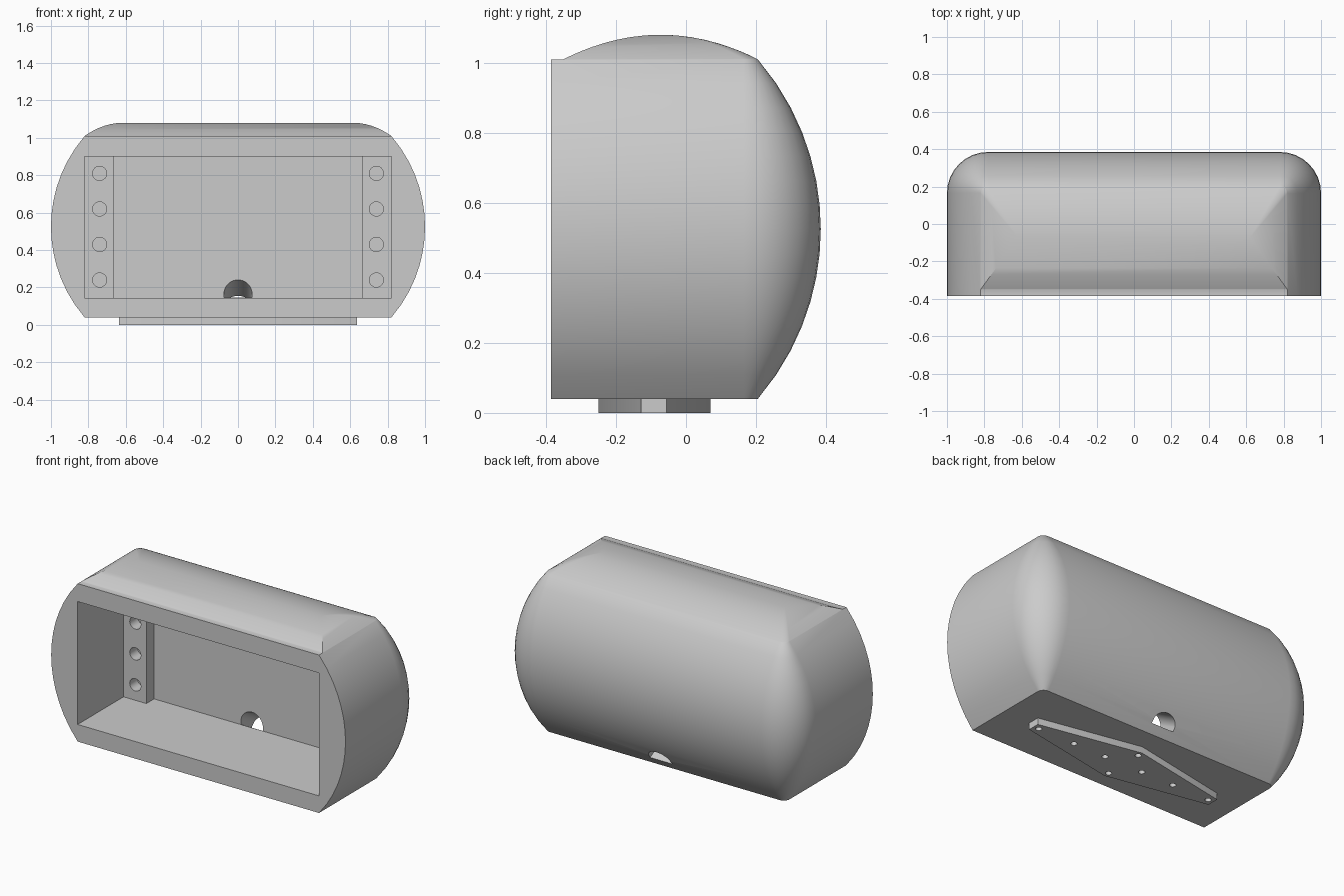
import bpy, bmesh, math
from mathutils import Vector

if "Cube" in bpy.data.objects:
    bpy.data.objects.remove(bpy.data.objects["Cube"], do_unlink=True)

grey = bpy.data.materials.new("light_grey")
grey.use_nodes = True
colour = (0.6, 0.6, 0.6, 1)
grey.diffuse_color = colour
grey.node_tree.nodes["Principled BSDF"].inputs["Base Color"].default_value = colour


def loft(name, rings):
    """Closed solid through rings that share a point count."""
    bm = bmesh.new()
    loops = [[bm.verts.new(p) for p in ring] for ring in rings]
    n = len(loops[0])
    for a, b in zip(loops, loops[1:]):
        for i in range(n):
            j = (i + 1) % n
            bm.faces.new((a[i], a[j], b[j], b[i]))
    bm.faces.new(loops[0][::-1])
    bm.faces.new(loops[-1])
    bmesh.ops.remove_doubles(bm, verts=bm.verts, dist=1e-5)
    bmesh.ops.recalc_face_normals(bm, faces=bm.faces)
    mesh = bpy.data.meshes.new(name)
    bm.to_mesh(mesh)
    bm.free()
    mesh.materials.append(grey)
    obj = bpy.data.objects.new(name, mesh)
    bpy.context.collection.objects.link(obj)
    return obj


def box(name, x0, x1, y0, y1, z0, z1):
    return loft(name, [[(x0, y0, z), (x1, y0, z), (x1, y1, z), (x0, y1, z)] for z in (z0, z1)])


def rod(name, start, end, radius, sides=24):
    start, end = Vector(start), Vector(end)
    turn = (end - start).to_track_quat('Z', 'Y')
    circle = [turn @ Vector((radius * math.cos(t), radius * math.sin(t), 0))
              for t in (math.tau * i / sides for i in range(sides))]
    return loft(name, [[p + c for c in circle] for p in (start, end)])


def activate(obj):
    bpy.ops.object.select_all(action='DESELECT')
    obj.select_set(True)
    bpy.context.view_layer.objects.active = obj


def cut(obj, cutter):
    activate(obj)
    mod = obj.modifiers.new("cut", 'BOOLEAN')
    mod.operation = 'DIFFERENCE'
    mod.solver = 'EXACT'
    mod.object = cutter
    bpy.ops.object.modifier_apply(modifier=mod.name)
    bpy.data.objects.remove(cutter, do_unlink=True)


def smooth(obj, angle=30):
    activate(obj)
    bpy.ops.object.shade_smooth_by_angle(angle=math.radians(angle))


# Main dimensions
FRONT, BACK, HALF = -0.385, 0.205, 0.82
BOTTOM, SHOULDER, CROWN = 0.04, 1.01, 1.08
FLOOR, CEILING, WALL, BLOCK = 0.145, 0.90, 0.135, 0.06


def outline(z, half, front, back, r, steps=8):
    """Rectangle with rounded back corners."""
    pts = [(-half, front, z), (half, front, z)]
    for side in (1, -1):
        for i in range(steps + 1):
            t = math.pi / 2 * (i / steps if side > 0 else 1 - i / steps)
            pts.append((side * (half - r + r * math.cos(t)), back - r + r * math.sin(t), z))
    return pts


# Housing: bulging sides and back, then a shallow hipped crown
def bulge(z):
    mid, chord, rise = (BOTTOM + SHOULDER) / 2, (SHOULDER - BOTTOM) / 2, 0.18
    radius = (chord ** 2 + rise ** 2) / (2 * rise)
    return math.sqrt(radius ** 2 - (z - mid) ** 2) - radius + rise


rings = []
for i in range(15):
    z = BOTTOM + (SHOULDER - BOTTOM) * i / 14
    d = bulge(z)
    rings.append(outline(z, HALF + d, FRONT, BACK + d, d + 0.04))
mid_y, span = -0.0725, 0.2775
for i in range(11):
    s = math.cos(math.pi / 2 * i / 10)
    z = SHOULDER + (CROWN - SHOULDER) * (1 - s * s)
    rings.append(outline(z, 0.62 + 0.2 * s, mid_y - span * s, mid_y + span * s, 0.04 * s))
housing = loft("housing", rings)

# Front compartment
cut(housing, box("compartment_cutter", -HALF, HALF, -0.5, WALL, FLOOR, CEILING))

# Arched cable outlet, sloping down towards the back
arch = [(-0.075, -0.02), (0.075, -0.02)]
arch += [(0.075 * math.cos(math.pi * i / 16), 0.075 * math.sin(math.pi * i / 16)) for i in range(17)]
cut(housing, loft("outlet_cutter", [
    [(x, y, 0.166 + z - 0.57 * (y - WALL)) for x, z in arch] for y in (WALL - 0.002, 0.4)]))
smooth(housing)

# Mounting blocks with a column of screw holes
for side, label in ((1, "left"), (-1, "right")):
    x0, x1 = sorted((side * 0.665, side * HALF))
    block = box(label + "_mounting_block", x0, x1, BLOCK, WALL, FLOOR, CEILING)
    for i in range(4):
        z, x = 0.24 + 0.19 * i, side * 0.74
        cut(block, rod("screw_cutter", (x, BLOCK - 0.05, z), (x, WALL + 0.05, z), 0.038))
    smooth(block)

# Six-sided base plate with small screw holes
hexagon = [(0.635, -0.128), (0.635, -0.055), (0, 0.07), (-0.635, -0.055), (-0.635, -0.128), (0, -0.25)]
plate = loft("base_plate", [[(x, y, z) for x, y in hexagon] for z in (0, BOTTOM)])
holes = [(side * x, -0.09) for x in (0.6, 0.35, 0.13) for side in (1, -1)]
holes += [(0, -0.215), (0, 0.035)]
for x, y in holes:
    cut(plate, rod("plate_cutter", (x, y, -0.05), (x, y, BOTTOM + 0.05), 0.018, 16))
smooth(plate)
